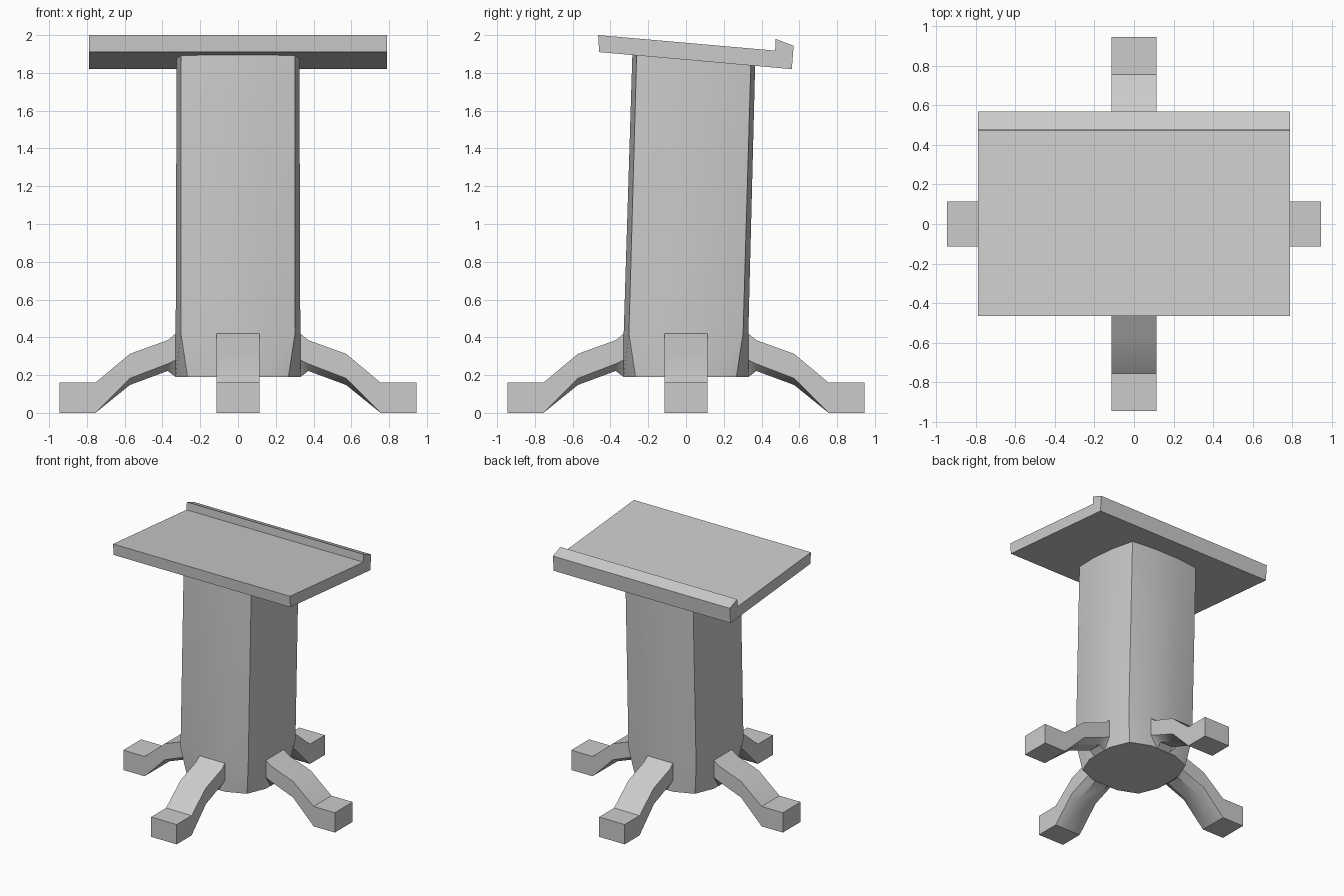
import bpy
from math import pi, cos, sin

if "Cube" in bpy.data.objects:
    bpy.data.objects.remove(bpy.data.objects["Cube"])


def loft(name, rings):
    """Closed solid through a list of equally long vertex rings."""
    n = len(rings[0])
    verts = [p for ring in rings for p in ring]
    faces = []
    for r in range(len(rings) - 1):
        for i in range(n):
            j = (i + 1) % n
            faces.append((r * n + i, r * n + j, (r + 1) * n + j, (r + 1) * n + i))
    faces.append(tuple(reversed(range(n))))
    faces.append(tuple(range(len(verts) - n, len(verts))))
    mesh = bpy.data.meshes.new(name)
    mesh.from_pydata(verts, [], faces)
    obj = bpy.data.objects.new(name, mesh)
    bpy.context.collection.objects.link(obj)
    # consistent outward normals, sharp edges kept
    bpy.ops.object.select_all(action='DESELECT')
    bpy.context.view_layer.objects.active = obj
    obj.select_set(True)
    bpy.ops.object.mode_set(mode='EDIT')
    bpy.ops.mesh.select_all(action='SELECT')
    bpy.ops.mesh.normals_make_consistent(inside=False)
    bpy.ops.object.mode_set(mode='OBJECT')
    bpy.ops.object.shade_smooth_by_angle(angle=pi / 6)
    return obj


# Tilted reading board with a raised lip at the low edge
board = [(-0.465, 2.0), (-0.46, 1.91), (0.56, 1.82), (0.57, 1.943),
         (0.475, 1.98), (0.472, 1.918)]
loft("reading_board", [[(x, y, z) for y, z in board] for x in (-0.79, 0.79)])


# Column: square with bulging sides, corners pulled in at the base, leaning back
def outline(corner, bulge):
    side = [(corner, -corner), (bulge, -0.113), (bulge, 0.113)]
    return [(x * cos(a) - y * sin(a), x * sin(a) + y * cos(a))
            for a in (0, pi / 2, pi, 3 * pi / 2) for x, y in side]


upper = outline(0.302, 0.325)
lean = 0.041
loft("column", [
    [(x, y, 0.19) for x, y in outline(0.267, 0.33)],
    [(x, y, 0.42) for x, y in outline(0.302, 0.33)],
    [(x, y + lean, 1.912 - (y + lean + 0.46) * 0.088) for x, y in upper],
])

# Four bent legs: distance out, top height, side lower edge, underside ridge
stations = [(0.30, 0.43, 0.29, 0.19), (0.33, 0.42, 0.28, 0.19),
            (0.372, 0.385, 0.26, 0.222), (0.572, 0.313, 0.183, 0.148),
            (0.755, 0.16, 0.0, 0.0), (0.945, 0.16, 0.0, 0.0)]
names = ("right_leg", "back_leg", "left_leg", "front_leg")
for k, name in enumerate(names):
    w = 0.114
    rings = [[(r, -w, top), (r, -w, edge), (r, -w / 2, ridge),
              (r, w / 2, ridge), (r, w, edge), (r, w, top)]
             for r, top, edge, ridge in stations]
    leg = loft(name, rings)
    leg.rotation_euler.z = k * pi / 2
